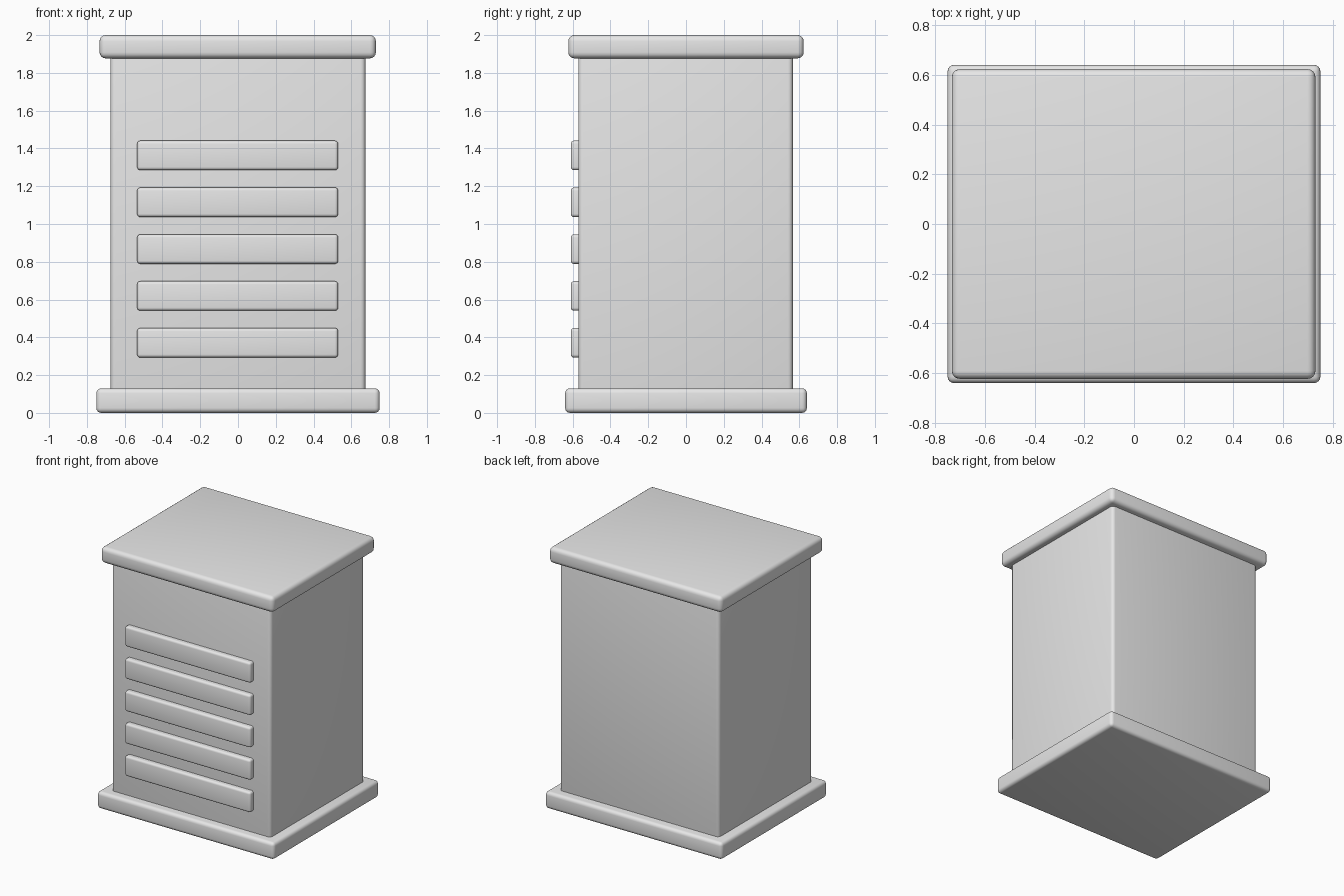
import bpy
import math

if "Cube" in bpy.data.objects:
    bpy.data.objects.remove(bpy.data.objects["Cube"], do_unlink=True)

# Single light grey finish
grey = bpy.data.materials.new("light_grey")
grey.use_nodes = True
grey.diffuse_color = (0.8, 0.8, 0.8, 1)
grey.node_tree.nodes["Principled BSDF"].inputs["Base Color"].default_value = (0.8, 0.8, 0.8, 1)


def rounded_box(name, low, high, radius):
    """Box between two corners with smooth rounded edges."""
    centre = [(a + b) / 2 for a, b in zip(low, high)]
    bpy.ops.mesh.primitive_cube_add(size=1, location=centre)
    box = bpy.context.object
    box.name = name
    box.scale = [b - a for a, b in zip(low, high)]
    bpy.ops.object.transform_apply(location=False, rotation=False, scale=True)
    bevel = box.modifiers.new("rounded_edges", "BEVEL")
    bevel.width = radius
    bevel.segments = 4
    bpy.ops.object.modifier_apply(modifier=bevel.name)
    bpy.ops.object.shade_smooth_by_angle(angle=math.radians(35))
    box.data.materials.append(grey)
    return box


# Plinth, cabinet and lid
rounded_box("base_plinth", (-0.75, -0.64, 0), (0.75, 0.64, 0.13), 0.026)
rounded_box("cabinet_body", (-0.675, -0.57, 0.06), (0.675, 0.566, 1.94), 0.026)
rounded_box("top_lid", (-0.733, -0.623, 1.877), (0.73, 0.623, 2), 0.032)

# Row of louvre slats on the front
for i in range(5):
    z = 0.371 + i * 0.248
    rounded_box(f"front_slat_{i + 1}", (-0.534, -0.61, z - 0.078), (0.53, -0.53, z + 0.078), 0.017)
